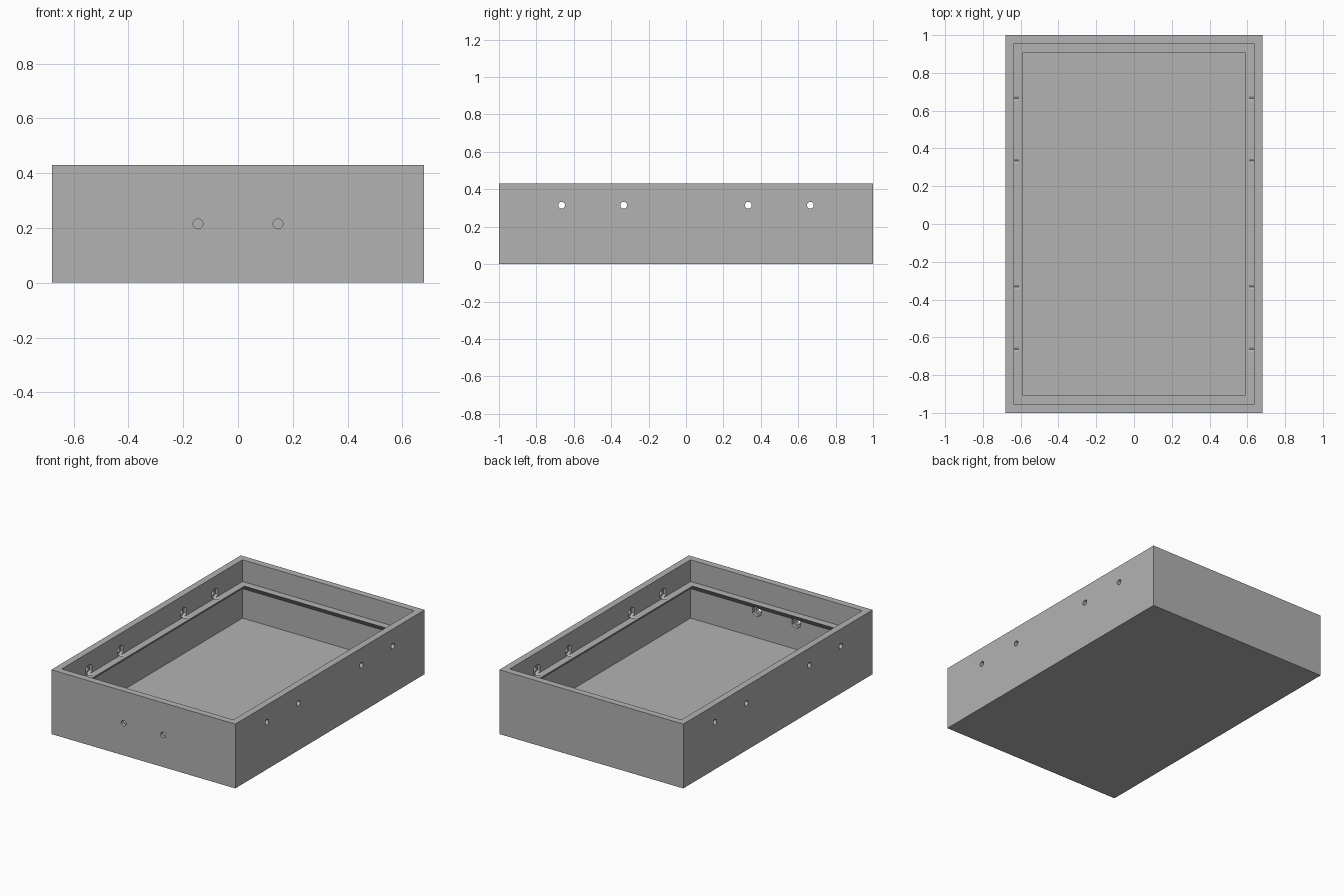
import bpy, bmesh, math
from mathutils import Matrix, Vector

if "Cube" in bpy.data.objects:
    bpy.data.objects.remove(bpy.data.objects["Cube"])

HX, HY, HEIGHT = 0.68, 1.0, 0.43
WALL, LIP, FLOOR, LEDGE_Z = 0.045, 0.093, 0.04, 0.285

grey = bpy.data.materials.new("plain_grey")
grey.use_nodes = True
colour = (0.448, 0.448, 0.448, 1)
grey.diffuse_color = colour
grey.node_tree.nodes["Principled BSDF"].inputs["Base Color"].default_value = colour

# Tray: rectangular rings, given as (inset, height), from underside to inner floor
rings = [(0, 0), (0, HEIGHT), (WALL, HEIGHT), (WALL, LEDGE_Z), (LIP, LEDGE_Z),
         (WALL, LEDGE_Z - (LIP - WALL)), (WALL, FLOOR)]
bm = bmesh.new()
loops = []
for inset, z in rings:
    x, y = HX - inset, HY - inset
    loops.append([bm.verts.new((sx * x, sy * y, z))
                  for sx, sy in ((-1, -1), (1, -1), (1, 1), (-1, 1))])
for low, high in zip(loops, loops[1:]):
    for i in range(4):
        j = (i + 1) % 4
        bm.faces.new((low[i], low[j], high[j], high[i]))
bm.faces.new(loops[0][::-1])
bm.faces.new(loops[-1])
bmesh.ops.recalc_face_normals(bm, faces=bm.faces)
mesh = bpy.data.meshes.new("tray")
bm.to_mesh(mesh)
bm.free()
mesh.materials.append(grey)
tray = bpy.data.objects.new("tray", mesh)
bpy.context.collection.objects.link(tray)

cutters = []


def cut_prism(name, centre, outward, sides, radius, start, end):
    """Cut a prism whose ends lie at start and end along the outward direction."""
    out = Vector(outward)
    across = Vector((0, 0, 1)).cross(out)
    turn = Matrix((Vector((0, 0, 1)), across, out)).transposed().to_4x4()
    place = Matrix.Translation(Vector(centre) + out * (start + end) / 2) @ turn
    cb = bmesh.new()
    bmesh.ops.create_cone(cb, cap_ends=True, segments=sides, radius1=radius,
                          radius2=radius, depth=end - start)
    # Put one corner of the prism straight up
    first = cb.verts[:][0].co
    spin = Matrix.Rotation(-math.atan2(first.y, first.x), 4, "Z")
    bmesh.ops.transform(cb, matrix=place @ spin, verts=cb.verts)
    bmesh.ops.recalc_face_normals(cb, faces=cb.faces)
    cm = bpy.data.meshes.new(name)
    cb.to_mesh(cm)
    cb.free()
    cm.materials.append(grey)
    cutter = bpy.data.objects.new(name, cm)
    cutter.hide_render = True
    bpy.context.collection.objects.link(cutter)
    cutters.append(cutter)
    mod = tray.modifiers.new(name, "BOOLEAN")
    mod.operation = "DIFFERENCE"
    mod.solver = "EXACT"
    mod.object = cutter


def bolt_hole(centre, outward):
    """Round hole through the wall with a hexagonal nut pocket on the inside."""
    cut_prism("bolt_cutter", centre, outward, 24, 0.018, -0.08, 0.02)
    cut_prism("nut_cutter", centre, outward, 6, 0.036, -0.072, -0.025)


# Four bolt holes in each long side, two in the front
for side in (-1, 1):
    for y in (-0.665, -0.333, 0.333, 0.665):
        bolt_hole((side * HX, y, 0.315), (side, 0, 0))
    bolt_hole((side * 0.146, -HY, HEIGHT / 2), (0, -1, 0))

# Bake the cuts and drop the cutters
bpy.context.view_layer.update()
baked = bpy.data.meshes.new_from_object(tray.evaluated_get(bpy.context.evaluated_depsgraph_get()))
tray.modifiers.clear()
tray.data = baked
for cutter in cutters:
    bpy.data.objects.remove(cutter)
